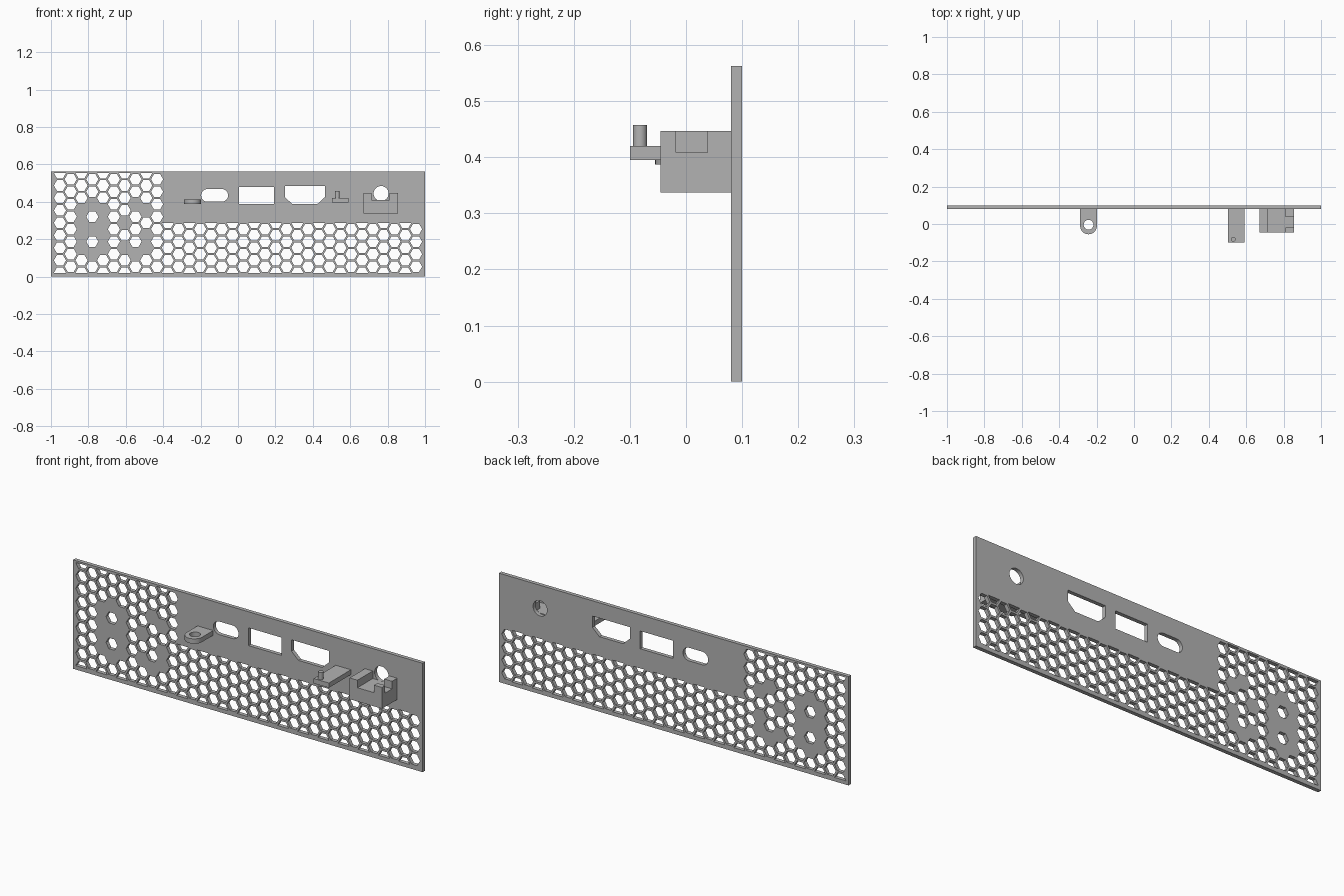
import bpy
import bmesh
from math import cos, sin, pi, radians

cube = bpy.data.objects.get("Cube")
if cube:
    bpy.data.objects.remove(cube, do_unlink=True)

grey = bpy.data.materials.new("plain grey")
grey.use_nodes = True
grey.diffuse_color = (0.45, 0.45, 0.45, 1)
grey.node_tree.nodes["Principled BSDF"].inputs["Base Color"].default_value = grey.diffuse_color

FRONT, BACK = 0.08, 0.10


def prisms(name, outlines, start, end, axis="Y"):
    """Extrude closed 2D outlines along Y (outline in x, z) or Z (outline in x, y)."""
    bm = bmesh.new()
    for outline in outlines:
        rings = []
        for d in (start, end):
            rings.append([bm.verts.new((a, d, b) if axis == "Y" else (a, b, d)) for a, b in outline])
        low, high = rings
        bm.faces.new(low)
        bm.faces.new(high[::-1])
        for i in range(len(low)):
            j = (i + 1) % len(low)
            bm.faces.new((low[j], low[i], high[i], high[j]))
    bmesh.ops.recalc_face_normals(bm, faces=bm.faces)
    mesh = bpy.data.meshes.new(name)
    bm.to_mesh(mesh)
    bm.free()
    obj = bpy.data.objects.new(name, mesh)
    bpy.context.collection.objects.link(obj)
    mesh.materials.append(grey)
    return obj


def rect(x0, x1, y0, y1):
    return [(x0, y0), (x1, y0), (x1, y1), (x0, y1)]


def arc(cx, cy, r, a0=0, a1=360, steps=32, closed=True):
    n = steps if closed else steps + 1
    angles = [radians(a0 + (a1 - a0) * i / steps) for i in range(n)]
    return [(cx + r * cos(a), cy + r * sin(a)) for a in angles]


def select_only(obj):
    bpy.ops.object.select_all(action="DESELECT")
    obj.select_set(True)
    bpy.context.view_layer.objects.active = obj


def cut(obj, cutter):
    cutter.hide_render = True
    mod = obj.modifiers.new("cut", "BOOLEAN")
    mod.operation = "DIFFERENCE"
    mod.solver = "EXACT"
    mod.object = cutter
    select_only(obj)
    bpy.ops.object.modifier_apply(modifier=mod.name)
    bpy.data.objects.remove(cutter, do_unlink=True)


def smooth(obj):
    select_only(obj)
    bpy.ops.object.shade_smooth_by_angle(angle=radians(30))


# Honeycomb vents: tall field at one end, low field along the rest
PITCH, STEP, RADIUS, BASE = 0.0667, 0.0577, 0.0325, 0.02
COLUMNS = 34
# Cells left solid in the tall field: column -> rows
solid = {2: (2, 3, 4, 5), 3: (1, 3, 5), 4: (2, 3, 4, 5),
         6: (2, 4), 7: (1, 5), 8: (2, 3, 5)}
cells = []
for col in range(COLUMNS):
    x = (col - (COLUMNS - 1) / 2) * STEP
    rows = 8 if col < 10 else 4
    offset = col % 2
    for row in range(rows + 1 - offset):
        if row in solid.get(col, ()):
            continue
        z = BASE + PITCH * (row + offset / 2)
        if offset == 0 and row == 0:
            cells.append(arc(x, z, RADIUS, 0, 180, 3, False))
        elif offset == 0 and row == rows:
            cells.append(arc(x, z, RADIUS, 180, 360, 3, False))
        else:
            cells.append(arc(x, z, RADIUS, steps=6))

# Port openings
slot = arc(-0.087, 0.434, 0.034, -90, 90, 12, False) + arc(-0.163, 0.434, 0.034, 90, 270, 12, False)
wide_port = rect(0.005, 0.192, 0.388, 0.48)
chamfered_port = [(0.25, 0.484), (0.25, 0.425), (0.29, 0.388),
                  (0.425, 0.388), (0.465, 0.425), (0.465, 0.484)]
round_port = arc(0.765, 0.444, 0.04)

panel = prisms("panel", [rect(-1, 1, 0, 0.563)], FRONT, BACK)
openings = cells + [slot, wide_port, chamfered_port, round_port]
cut(panel, prisms("panel_cutter", openings, FRONT - 0.05, BACK + 0.05))
smooth(panel)

# Screw tab with rounded end and hole
tab = [(-0.198, FRONT), (-0.288, FRONT)] + arc(-0.243, -0.01, 0.045, 180, 360, 20, False)
screw_tab = prisms("screw_tab", [tab], 0.387, 0.412, "Z")
cut(screw_tab, prisms("tab_cutter", [arc(-0.243, -0.004, 0.026)], 0.3, 0.5, "Z"))
smooth(screw_tab)

# Flat tab with locating pin
prisms("pin_tab", [rect(0.503, 0.59, -0.1, FRONT)], 0.395, 0.42, "Z")
smooth(prisms("locating_pin", [arc(0.531, -0.082, 0.0125, steps=24)], 0.42, 0.457, "Z"))

# Cradle: U-shaped block with a notch across one wall
cradle_profile = [(0.67, 0.337), (0.855, 0.337), (0.855, 0.447), (0.81, 0.447),
                  (0.81, 0.408), (0.715, 0.408), (0.715, 0.447), (0.67, 0.447)]
cradle = prisms("cradle", [cradle_profile], -0.045, FRONT)
cut(cradle, prisms("cradle_cutter", [rect(0.79, 0.9, -0.018, 0.038)], 0.408, 0.5, "Z"))
